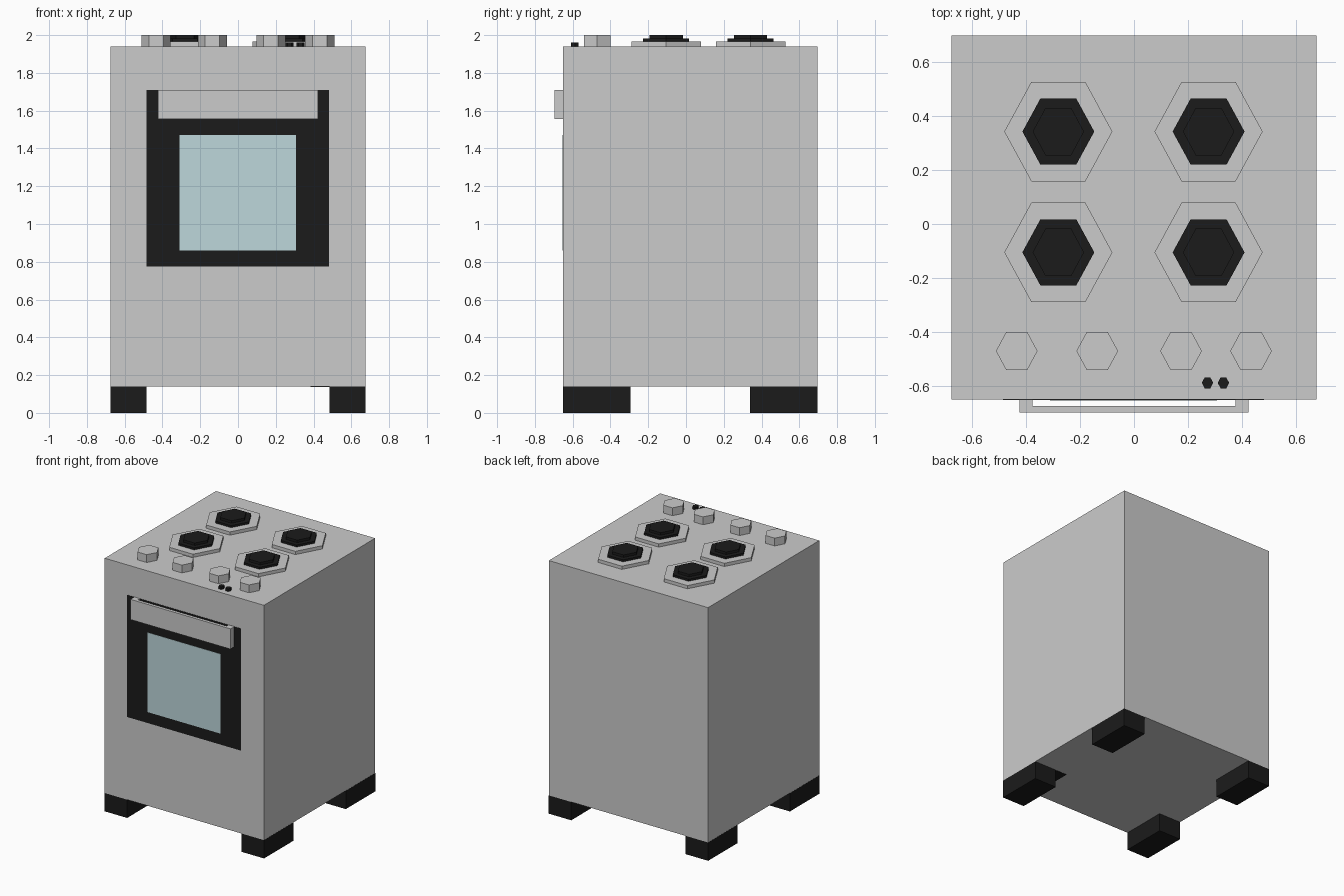
import bpy, bmesh
from math import cos, sin, pi

if "Cube" in bpy.data.objects:
    bpy.data.objects.remove(bpy.data.objects["Cube"])


def material(name, color):
    m = bpy.data.materials.new(name)
    m.diffuse_color = color
    m.use_nodes = True
    m.node_tree.nodes["Principled BSDF"].inputs["Base Color"].default_value = m.diffuse_color
    return m


BLACK = material("black", (0.011, 0.011, 0.011, 1))
GLASS = material("glass", (0.51, 0.68, 0.71, 1))


def prism(name, points, z0, z1, mat=None):
    """Extrude a plan outline from z0 up to z1."""
    bm = bmesh.new()
    face = bm.faces.new([bm.verts.new((x, y, z0)) for x, y in points])
    ext = bmesh.ops.extrude_face_region(bm, geom=[face])
    for g in ext["geom"]:
        if isinstance(g, bmesh.types.BMVert):
            g.co.z = z1
    bmesh.ops.recalc_face_normals(bm, faces=bm.faces)
    mesh = bpy.data.meshes.new(name)
    bm.to_mesh(mesh)
    bm.free()
    ob = bpy.data.objects.new(name, mesh)
    bpy.context.collection.objects.link(ob)
    if mat:
        mesh.materials.append(mat)
    return ob


def box(name, x, y, z, mat=None):
    return prism(name, [(x[0], y[0]), (x[1], y[0]), (x[1], y[1]), (x[0], y[1])], *z, mat)


def hexagon(name, cx, cy, rx, half_y, z0, z1, mat=None):
    ry = half_y / sin(pi / 3)
    pts = [(cx + rx * cos(i * pi / 3), cy + ry * sin(i * pi / 3)) for i in range(6)]
    return prism(name, pts, z0, z1, mat)


FRONT, BACK, TOP = -0.65, 0.697, 1.94

# Cabinet
box("body", (-0.675, 0.675), (FRONT, BACK), (0.14, TOP))

# Feet, plus the small plate under the body beside the front right foot
for side, sx in (("left", -1), ("right", 1)):
    xs = sorted((sx * 0.485, sx * 0.676))
    box(f"front_{side}_foot", xs, (FRONT, -0.293), (0, 0.14), BLACK)
    box(f"back_{side}_foot", xs, (0.34, BACK), (0, 0.14), BLACK)
box("foot_plate", (0.385, 0.485), (FRONT + 0.01, -0.293), (0.138, 0.14), BLACK)

# Oven door and window
box("oven_door", (-0.485, 0.482), (FRONT - 0.002, FRONT + 0.01), (0.775, 1.71), BLACK)
box("door_window", (-0.31, 0.308), (FRONT - 0.004, FRONT + 0.01), (0.86, 1.47), GLASS)

# Door handle: U-shaped outline in plan
prism("door_handle", [(-0.424, FRONT), (-0.424, -0.697), (0.424, -0.697), (0.424, FRONT),
                      (0.376, FRONT), (0.376, -0.673), (-0.376, -0.673), (-0.376, FRONT)],
      1.555, 1.71)

# Four burners, each a stack of three hexagons
for row, cy in (("front", -0.105), ("back", 0.342)):
    for side, cx in (("left", -0.28), ("right", 0.276)):
        name = f"{row}_{side}_burner"
        hexagon(name + "_base", cx, cy, 0.2, 0.184, TOP, 1.965)
        hexagon(name + "_ring", cx, cy, 0.133, 0.122, 1.965, 1.981, BLACK)
        hexagon(name + "_cap", cx, cy, 0.095, 0.088, 1.981, 2.0, BLACK)

# Control knobs
for i, cx in enumerate((-0.434, -0.136, 0.174, 0.433)):
    hexagon(f"knob_{i + 1}", cx, -0.47, 0.077, 0.071, TOP, 2.0)

# Small buttons
for i, cx in enumerate((0.272, 0.331)):
    hexagon(f"button_{i + 1}", cx, -0.588, 0.021, 0.02, TOP, 1.96, BLACK)
